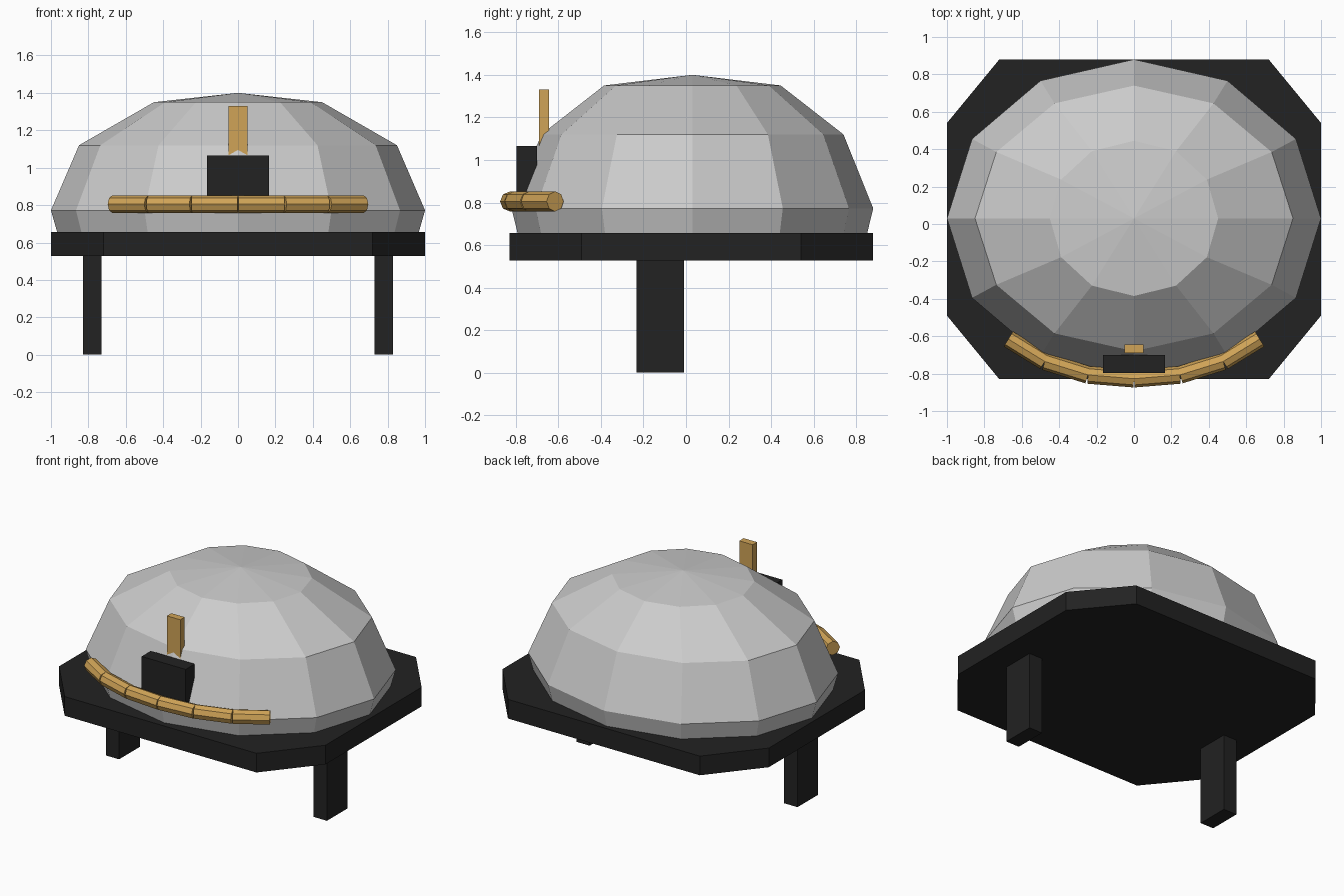
import bpy, bmesh, math
from mathutils import Vector

if "Cube" in bpy.data.objects:
    bpy.data.objects.remove(bpy.data.objects["Cube"])


def material(name, color):
    m = bpy.data.materials.new(name)
    m.diffuse_color = (*color, 1)
    m.use_nodes = True
    m.node_tree.nodes["Principled BSDF"].inputs["Base Color"].default_value = m.diffuse_color
    return m


GREY = material("light grey", (0.60, 0.60, 0.60))
BLACK = material("black", (0.016, 0.016, 0.016))
GOLD = material("gold", (0.63, 0.37, 0.095))


def finish(bm, name, mat):
    bmesh.ops.recalc_face_normals(bm, faces=bm.faces)
    me = bpy.data.meshes.new(name)
    bm.to_mesh(me)
    bm.free()
    me.materials.append(mat)
    ob = bpy.data.objects.new(name, me)
    bpy.context.collection.objects.link(ob)
    return ob


def box(name, mat, lo, hi):
    lo, hi = Vector(lo), Vector(hi)
    bm = bmesh.new()
    bmesh.ops.create_cube(bm, size=1)
    bmesh.ops.scale(bm, vec=hi - lo, verts=bm.verts)
    bmesh.ops.translate(bm, vec=(lo + hi) / 2, verts=bm.verts)
    return finish(bm, name, mat)


def tube(name, mat, a, b, radius, sides=8):
    a, b = Vector(a), Vector(b)
    bm = bmesh.new()
    bmesh.ops.create_cone(bm, cap_ends=True, segments=sides, radius1=radius,
                          radius2=radius, depth=(b - a).length)
    ob = finish(bm, name, mat)
    rot = (b - a).to_track_quat('Z', 'Y').to_matrix().to_4x4()
    rot.translation = (a + b) / 2
    ob.data.transform(rot)
    return ob


# Base plate: octagon with cut corners
outline = [(0.72, 0.88), (1, 0.54), (1, -0.49), (0.72, -0.83)]
outline += [(-x, y) for x, y in reversed(outline)]
bm = bmesh.new()
face = bm.faces.new([bm.verts.new((x, y, 0.527)) for x, y in outline])
ext = bmesh.ops.extrude_face_region(bm, geom=[face])
bmesh.ops.translate(bm, vec=(0, 0, 0.13),
                    verts=[v for v in ext["geom"] if isinstance(v, bmesh.types.BMVert)])
# extruding may drop the lower face, so close any hole
bmesh.ops.holes_fill(bm, edges=[e for e in bm.edges if e.is_boundary])
finish(bm, "base_plate", BLACK)

# Two legs
for side, x in (("left", -0.78), ("right", 0.78)):
    box(side + "_leg", BLACK, (x - 0.05, -0.232, 0), (x + 0.05, -0.01, 0.54))

# Dome: twelve-sided squashed rings (x radius, y radius, z) closed by an apex
N = 12
rings = [(0.965, 0.82, 0.65), (1.0, 0.85, 0.772), (0.85, 0.71, 1.12), (0.45, 0.415, 1.35)]
bm = bmesh.new()
loops = [[bm.verts.new((rx * math.cos(math.tau * i / N),
                        0.03 + ry * math.sin(math.tau * i / N), z)) for i in range(N)]
         for rx, ry, z in rings]
for low, high in zip(loops, loops[1:]):
    for i in range(N):
        j = (i + 1) % N
        bm.faces.new((low[i], low[j], high[j], high[i]))
apex = bm.verts.new((0, 0.03, 1.40))
for i in range(N):
    bm.faces.new((loops[-1][i], loops[-1][(i + 1) % N], apex))
bm.faces.new(loops[0][::-1])
finish(bm, "dome", GREY)

# Front housing and the upright fin behind it
box("front_housing", BLACK, (-0.165, -0.797, 0.79), (0.165, -0.70, 1.065))
box("upright_fin", GOLD, (-0.05, -0.69, 1.0), (0.05, -0.643, 1.33))

# Curved front rail made of straight tube pieces
half = [(0, -0.827), (0.246, -0.807), (0.477, -0.735), (0.672, -0.615)]
path = [(-x, y) for x, y in half[:0:-1]] + half
for i, (a, b) in enumerate(zip(path, path[1:])):
    tube(f"rail_piece_{i + 1}", GOLD, (*a, 0.805), (*b, 0.805), 0.047)
